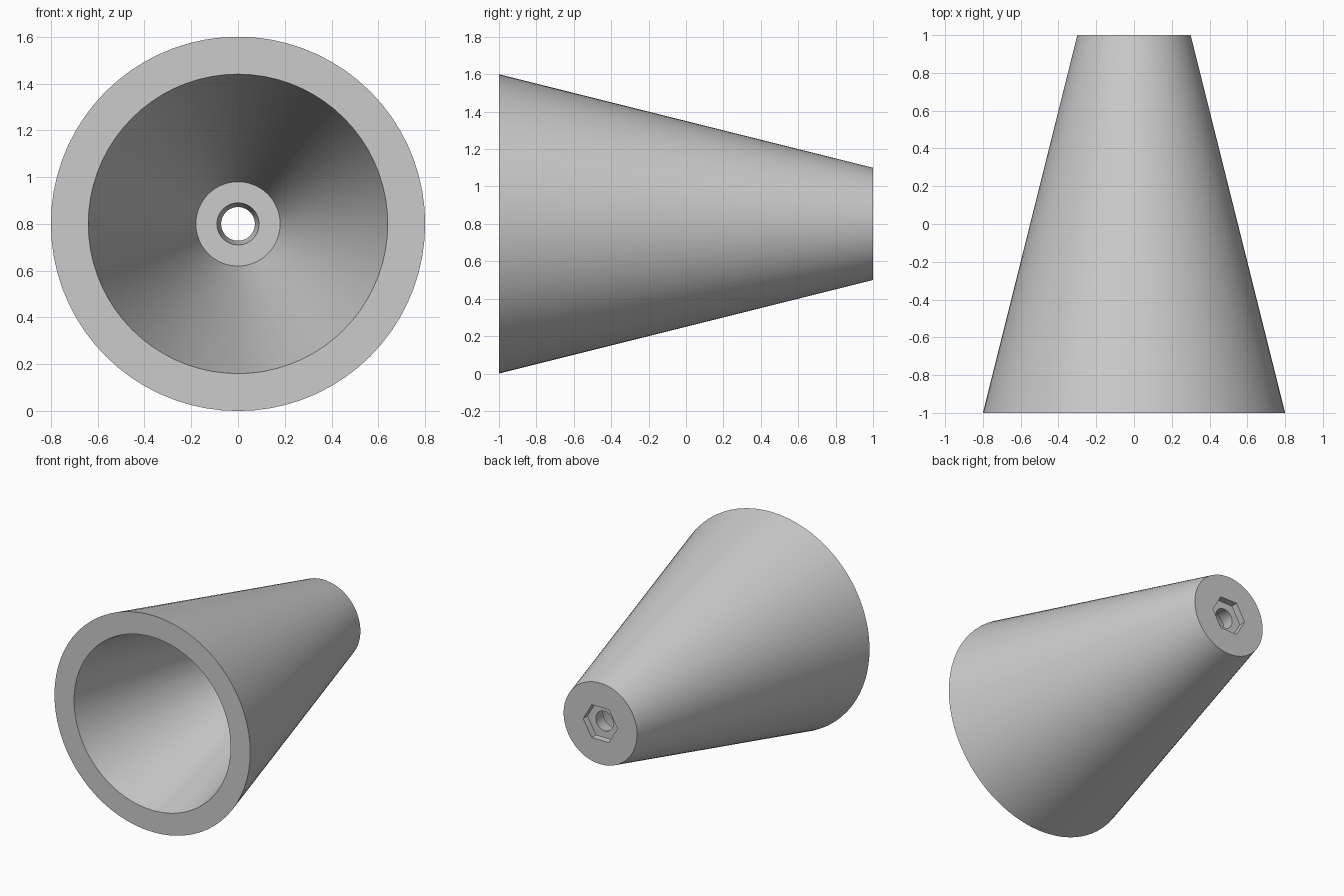
import bpy, bmesh, math

SIDES = 72
CENTRE_Z = 0.8

cube = bpy.data.objects.get("Cube")
if cube:
    bpy.data.objects.remove(cube, do_unlink=True)

grey = bpy.data.materials.new("plain_grey")
grey.use_nodes = True
colour = (0.6, 0.6, 0.6, 1)
grey.diffuse_color = colour
grey.node_tree.nodes["Principled BSDF"].inputs["Base Color"].default_value = colour


def round_radius(r, angle):
    return r


def hex_radius(r, angle):
    # Distance to a hexagon with corners on the x axis
    sector = math.pi / 3
    return r * math.cos(sector / 2) / math.cos(angle % sector - sector / 2)


# Closed profile around the y axis: (radius, y, outline)
profile = [
    (0.80, -1.00, round_radius),  # outer wall, wide end
    (0.30, 1.00, round_radius),   # outer wall, narrow end
    (0.14, 1.00, hex_radius),     # nut pocket rim
    (0.14, 0.95, hex_radius),     # nut pocket floor
    (0.072, 0.95, round_radius),  # bore, back
    (0.09, 0.84, round_radius),   # bore, front
    (0.18, 0.84, round_radius),   # cavity floor
    (0.64, -1.00, round_radius),  # cavity mouth
]

bm = bmesh.new()
rings = []
for radius, y, outline in profile:
    ring = []
    for i in range(SIDES):
        a = math.tau * i / SIDES
        r = outline(radius, a)
        ring.append(bm.verts.new((r * math.cos(a), y, CENTRE_Z + r * math.sin(a))))
    rings.append(ring)

# Skin neighbouring rings, closing the last back to the first
for k, ring in enumerate(rings):
    after = rings[(k + 1) % len(rings)]
    for i in range(SIDES):
        j = (i + 1) % SIDES
        bm.faces.new((ring[i], ring[j], after[j], after[i]))
bmesh.ops.recalc_face_normals(bm, faces=bm.faces)

mesh = bpy.data.meshes.new("hollow_cone")
bm.to_mesh(mesh)
bm.free()
mesh.materials.append(grey)
cone = bpy.data.objects.new("hollow_cone", mesh)
bpy.context.collection.objects.link(cone)

bpy.ops.object.select_all(action="DESELECT")
cone.select_set(True)
bpy.context.view_layer.objects.active = cone
bpy.ops.object.shade_smooth_by_angle(angle=math.radians(30))
